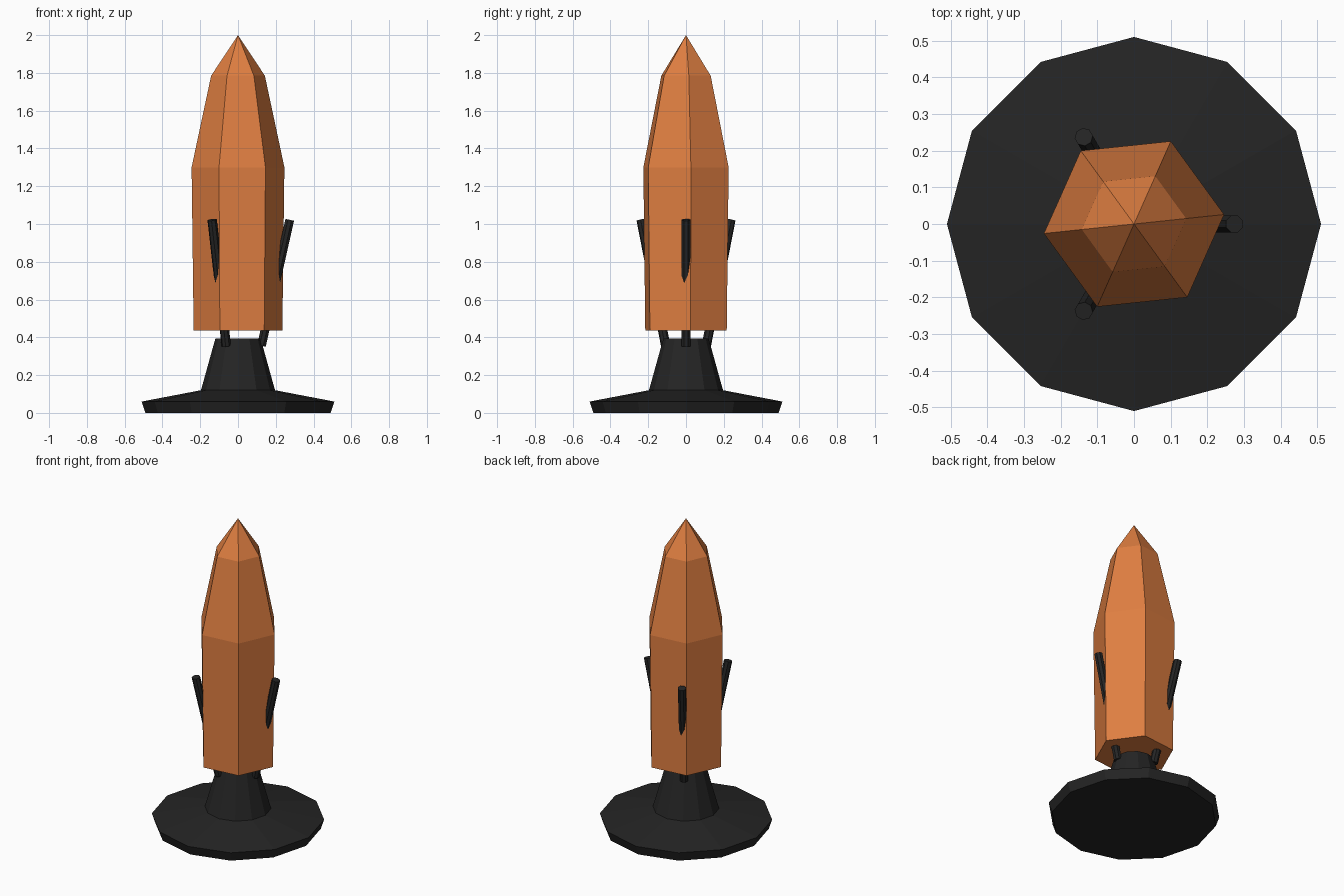
import bpy, bmesh
from math import cos, sin, pi, radians
from mathutils import Vector

cube = bpy.data.objects.get("Cube")
if cube:
    bpy.data.objects.remove(cube, do_unlink=True)


def material(name, rgb):
    mat = bpy.data.materials.new(name)
    mat.use_nodes = True
    mat.diffuse_color = (*rgb, 1)
    mat.node_tree.nodes["Principled BSDF"].inputs["Base Color"].default_value = (*rgb, 1)
    return mat


orange = material("burnt_orange", (0.74, 0.21, 0.053))
charcoal = material("charcoal", (0.018, 0.018, 0.018))


def finish(name, bm, mat):
    bmesh.ops.recalc_face_normals(bm, faces=bm.faces)
    mesh = bpy.data.meshes.new(name)
    bm.to_mesh(mesh)
    bm.free()
    mesh.materials.append(mat)
    obj = bpy.data.objects.new(name, mesh)
    bpy.context.collection.objects.link(obj)
    return obj


def turned(name, profile, sides, mat, turn=0.0):
    """Faceted solid from (radius, height) rings, a zero radius makes a tip."""
    bm = bmesh.new()
    rings = []
    for r, z in profile:
        count = sides if r > 0 else 1
        rings.append([bm.verts.new((r * cos(turn + 2 * pi * i / sides),
                                    r * sin(turn + 2 * pi * i / sides), z))
                      for i in range(count)])
    for low, high in zip(rings, rings[1:]):
        for i in range(sides):
            j = (i + 1) % sides
            if len(high) == 1:
                bm.faces.new((low[i], low[j], high[0]))
            else:
                bm.faces.new((low[i], low[j], high[j], high[i]))
    bm.faces.new(rings[0][::-1])
    if len(rings[-1]) > 1:
        bm.faces.new(rings[-1])
    return finish(name, bm, mat)


# Six-sided pointed body
turned("body", [(0.236, 0.435), (0.247, 1.30), (0.143, 1.785), (0, 2.0)],
       6, orange, radians(6))

# Round foot with tapering pedestal
turned("pedestal", [(0.49, 0), (0.51, 0.06), (0.196, 0.12), (0.12, 0.393)],
       12, charcoal)

# Three leaning rods through the body
for k in range(3):
    a = 2 * pi * k / 3
    out = Vector((cos(a), sin(a), 0))
    bottom = out * 0.124 + Vector((0, 0, 0.355))
    top = out * 0.274 + Vector((0, 0, 1.022))
    axis = top - bottom
    rod = turned(f"rod_{k + 1}", [(0.025, 0), (0.025, axis.length)],
                 8, charcoal, pi / 8)
    rod.location = bottom
    rod.rotation_mode = 'QUATERNION'
    rod.rotation_quaternion = axis.to_track_quat('Z', 'Y')
